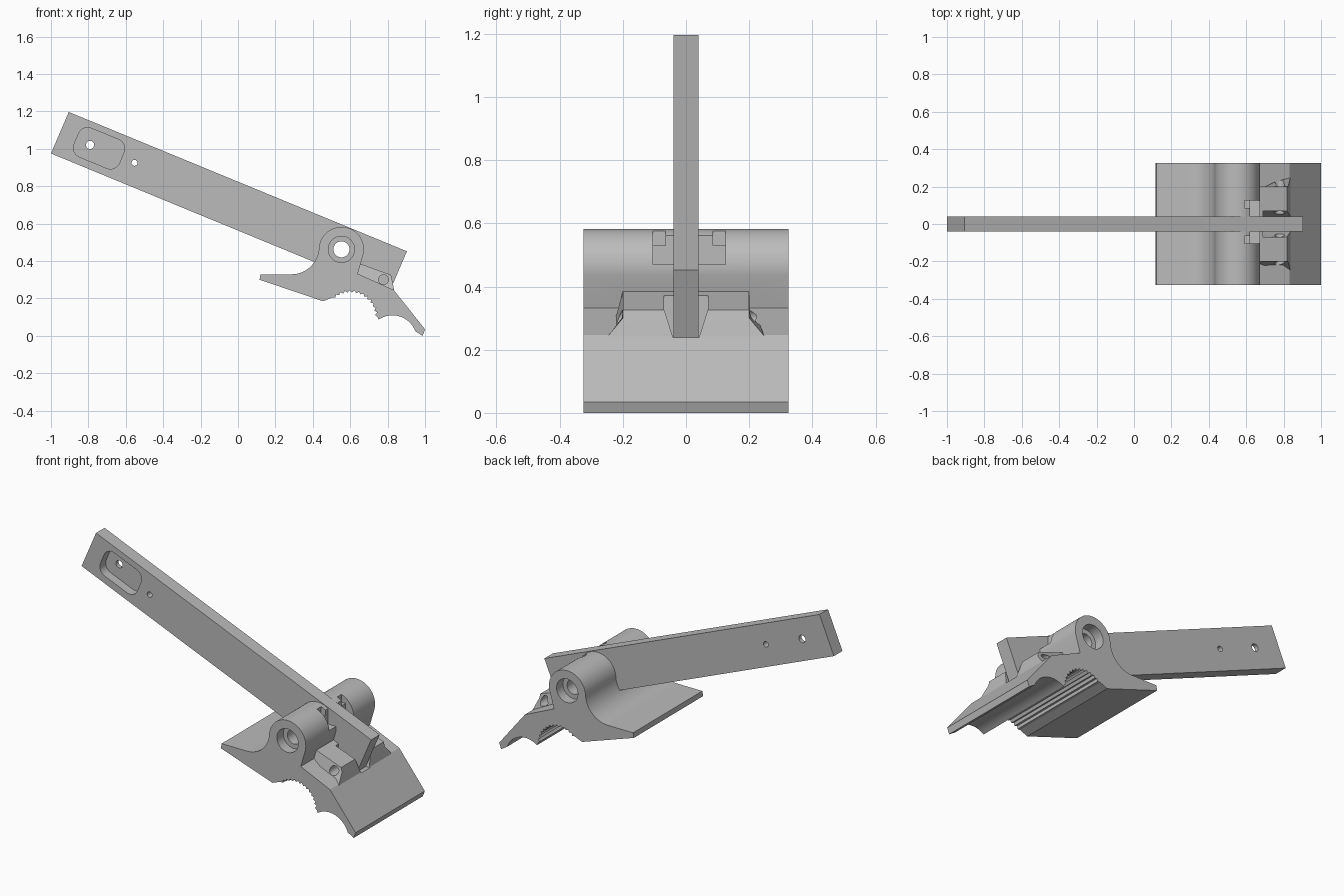
import bpy, bmesh
from math import cos, sin, radians, pi
from mathutils import Matrix, Vector

cube = bpy.data.objects.get("Cube")
if cube:
    bpy.data.objects.remove(cube, do_unlink=True)

grey = bpy.data.materials.new("plain grey")
grey.use_nodes = True
tone = (0.5, 0.5, 0.5, 1)
grey.diffuse_color = tone
grey.node_tree.nodes["Principled BSDF"].inputs["Base Color"].default_value = tone


def arc(cx, cz, r, a0, a1, n):
    """Points on an arc, angles in degrees."""
    angles = [radians(a0 + (a1 - a0) * i / n) for i in range(n + 1)]
    return [(cx + r * cos(a), cz + r * sin(a)) for a in angles]


def loft(name, near, far):
    """Closed solid between two matching outlines."""
    bm = bmesh.new()
    a = [bm.verts.new(p) for p in near]
    b = [bm.verts.new(p) for p in far]
    n = len(a)
    bm.faces.new(a)
    bm.faces.new(b[::-1])
    for i in range(n):
        j = (i + 1) % n
        bm.faces.new((a[i], b[i], b[j], a[j]))
    bmesh.ops.recalc_face_normals(bm, faces=bm.faces)
    mesh = bpy.data.meshes.new(name)
    bm.to_mesh(mesh)
    bm.free()
    mesh.materials.append(grey)
    obj = bpy.data.objects.new(name, mesh)
    bpy.context.collection.objects.link(obj)
    return obj


def prism(name, pts, y0, y1):
    """Side profile in x and z, extruded along y."""
    return loft(name, [(x, y0, z) for x, z in pts], [(x, y1, z) for x, z in pts])


def box(name, x0, x1, y0, y1, z0, z1):
    return prism(name, [(x0, z0), (x1, z0), (x1, z1), (x0, z1)], y0, y1)


def disc(name, x, z, r, y0, y1):
    return prism(name, arc(x, z, r, 0, 352.5, 47), y0, y1)


def combine(obj, tool, operation="DIFFERENCE"):
    """Apply a boolean and discard its tool."""
    mod = obj.modifiers.new("Bool", "BOOLEAN")
    mod.operation, mod.solver, mod.object = operation, "EXACT", tool
    bpy.context.view_layer.objects.active = obj
    bpy.ops.object.modifier_apply(modifier=mod.name)
    bpy.data.objects.remove(tool, do_unlink=True)


def smooth(obj):
    bpy.ops.object.select_all(action="DESELECT")
    obj.select_set(True)
    bpy.context.view_layer.objects.active = obj
    bpy.ops.object.shade_smooth_by_angle(angle=radians(25))


HUB = (0.553, 0.4625)
HALF = 0.325

# Bracket body: rear wing, hub, front flap and toothed underside
teeth = []
for i, (x, z) in enumerate(arc(0.602, 0.10, 1, 0, 133, 26)):
    r = 0.144 if i % 2 == 0 else 0.132
    teeth.append((0.602 + (x - 0.602) * r, 0.10 + (z - 0.10) * r))
profile = ([(0.12, 0.329)]
           + arc(0.286, 0.476, 0.147, 270, 360, 14)
           + arc(*HUB, 0.12, 175, -12, 32)
           + [(0.64, 0.332), (0.832, 0.246), (1.0, 0.035), (0.987, 0.0)]
           + arc(0.826, -0.02, 0.13, 20, 125, 16)
           + teeth
           + [(0.455, 0.185), (0.115, 0.3)])
bracket = prism("bracket", profile, -HALF, HALF)

# Raised block with flared foot in front of the hub
block = [(0.62, 0.29, 0.2), (0.655, 0.385, 0.2), (0.818, 0.326, 0.2),
         (0.824, 0.3, 0.2), (0.836, 0.24, 0.25), (0.75, 0.2, 0.25)]
combine(bracket, loft("block", [(x, -w, z) for x, z, w in block],
                      [(x, w, z) for x, z, w in block]), "UNION")

# Tapered slot beside the arm
slot = [(-0.07, 0.42), (-0.07, 0.33), (-0.041, 0.238),
        (0.041, 0.238), (0.07, 0.33), (0.07, 0.42)]
combine(bracket, loft("slot", [(0.69, y, z) for y, z in slot],
                      [(0.9, y, z) for y, z in slot]))
combine(bracket, disc("pin_hole", 0.778, 0.3, 0.026, -0.3, 0.3))

# Stepped notch in the hub
combine(bracket, box("notch", 0.62, 0.75, -0.105, 0.125, 0.47, 0.65))
for y0, y1 in ((-0.105, -0.065), (0.085, 0.125)):
    combine(bracket, box("notch_step", 0.592, 0.75, y0, y1, 0.53, 0.65))

# Hub bore and counterbores
combine(bracket, disc("bore", *HUB, 0.043, -0.5, 0.5))
for y0, y1 in ((-0.5, -0.265), (0.265, 0.5)):
    combine(bracket, disc("counterbore", *HUB, 0.07, y0, y1))
smooth(bracket)

# Long tilted arm
arm = prism("arm", [(-0.905, 1.197), (-1.0, 0.975), (0.808, 0.23), (0.903, 0.452)],
            -0.04, 0.04)
combine(arm, disc("arm_bore", *HUB, 0.043, -0.5, 0.5))

# Rounded pocket on the front face of the arm
pocket = []
for k, (su, sv) in enumerate(((1, 1), (-1, 1), (-1, -1), (1, -1))):
    pocket += arc(su * 0.079, sv * 0.031, 0.052, 90 * k, 90 * k + 90, 8)
tilt = Matrix.Rotation(radians(-22.4), 2)
centre = Vector((-0.743, 1.003))
pocket = [tuple(centre + tilt @ Vector(p)) for p in pocket]
combine(arm, prism("pocket", pocket, -0.1, 0.015))

# Small holes through the arm
for x, z, r in ((-0.791, 1.021, 0.022), (-0.553, 0.925, 0.016)):
    combine(arm, disc("small_hole", x, z, r, -0.1, 0.1))
smooth(arm)
